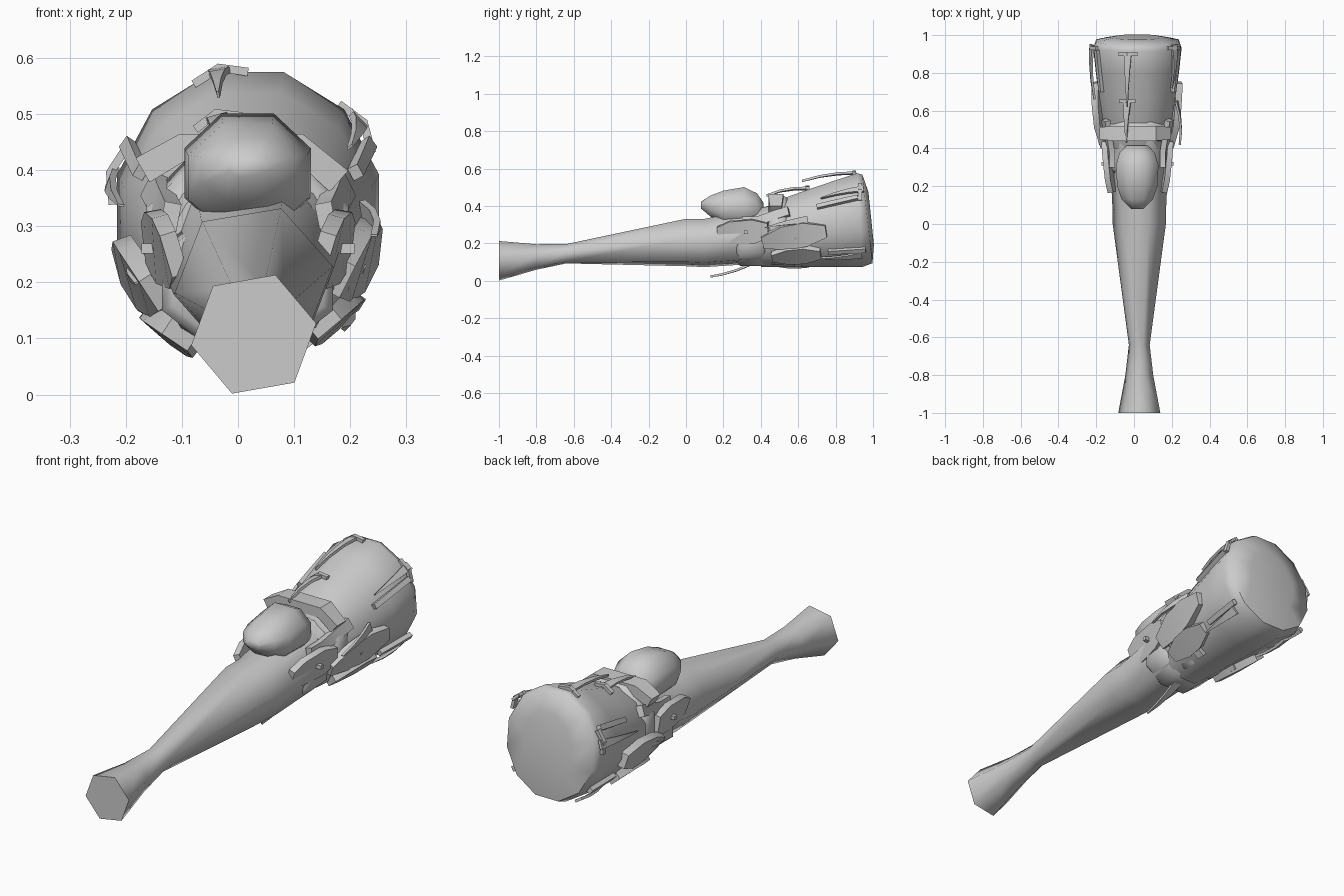
import bpy, bmesh
from math import sin, cos, pi, radians
from mathutils import Vector

if "Cube" in bpy.data.objects:
    bpy.data.objects.remove(bpy.data.objects["Cube"])


def skin(name, rings, angle=60):
    """Join equal-length rings into a closed smooth-shaded tube."""
    bm = bmesh.new()
    R = [[bm.verts.new(p) for p in r] for r in rings]
    n = len(R[0])
    for a, b in zip(R, R[1:]):
        for i in range(n):
            j = (i + 1) % n
            bm.faces.new((a[i], a[j], b[j], b[i]))
    bm.faces.new(R[0])
    bm.faces.new(R[-1])
    bmesh.ops.recalc_face_normals(bm, faces=bm.faces)
    me = bpy.data.meshes.new(name)
    bm.to_mesh(me)
    bm.free()
    ob = bpy.data.objects.new(name, me)
    bpy.context.collection.objects.link(ob)
    bpy.ops.object.select_all(action='DESELECT')
    ob.select_set(True)
    bpy.context.view_layer.objects.active = ob
    bpy.ops.object.shade_smooth_by_angle(angle=radians(angle))


def loft(name, stations, n, phase, cx=.025, angle=60):
    """Rings along y from (y, low z, high z, half width)."""
    turns = [radians(phase) + 2 * pi * i / n for i in range(n)]
    skin(name, [[(cx + rx * cos(a), y, (z0 + z1) / 2 + (z1 - z0) / 2 * sin(a))
                 for a in turns] for y, z0, z1, rx in stations], angle)


def on_head(deg, y, lift=0.0):
    """Point on the barrel surface, which widens towards the back."""
    a, t = radians(deg), max(0, (y - .4) / .55)
    rx, rz = .155 + .087 * t ** .7, .16 + .1 * t ** .8
    return Vector((.018 + (rx + lift) * cos(a), y,
                   .068 + rz + (rz + lift) * sin(a)))


def strip(name, path, width, thick, taper=1.0, belly=1.0):
    """Flat strip along points, facing away from the head axis."""
    rings = []
    for i, p in enumerate(path):
        d = (path[min(i + 1, len(path) - 1)] - path[max(i - 1, 0)]).normalized()
        out = Vector((p.x - .018, 0, p.z - .29))
        out = (out - d * out.dot(d)).normalized()
        f = i / (len(path) - 1)
        w = width * (1 + (taper - 1) * f) * (1 if 0 < i < len(path) - 1 else belly)
        s, h = d.cross(out) * w / 2, out * thick / 2
        rings.append([p - s - h, p + s - h, p + s + h, p - s + h])
    skin(name, rings, 30)


def run(deg, y0, y1, lift, n=4, rise=0, bow=0):
    """Path lying along the head, optionally bowed or lifting off."""
    return [on_head(deg, y0 + (y1 - y0) * f, lift + rise * f + bow * sin(pi * f))
            for f in (i / (n - 1) for i in range(n))]


# Handle: six-sided, softly shaded, flared at the grip end
loft("handle", [(-1, -.005, .22, .113), (-.8, .055, .2, .075), (-.64, .09, .2, .056),
                (0, .07, .34, .143), (.1, .065, .34, .145), (.5, .09, .42, .165)],
     6, 10, .028, 80)

# Heavy barrel head with a slightly domed, tilted butt
head = [[on_head(30 * i + 15, y, lift) - Vector((0, tilt * sin(radians(30 * i + 15)), 0))
         for i in range(12)]
        for y, lift, tilt in ((.4, 0, 0), (.53, 0, 0), (.66, 0, 0), (.8, .003, 0),
                              (.93, .002, .015), (.97, -.018, .028), (.99, -.12, .015))]
skin("head", head)

# Neck bindings with bevelled rims
for name, y0, y1, z1, r in (("neck_band", .44, .545, .47, .195),
                            ("lower_band", .27, .43, .35, .165)):
    e = .02
    loft(name, [(y0, .07 + e, z1 - 2 * e, r - e), (y0 + e, .07, z1 - e, r),
                (y1 - e, .07, z1, r), (y1, .07 + e, z1 - e, r - e)], 8, 22.5, .017)
strip("top_bar", [Vector((x, .48, z)) for x, z in
                  ((-.17, .4), (-.1, .44), (.11, .44), (.18, .38))], .08, .05, 1, .8)

# Stone knob sunk into the top of the neck
loft("knob", [(.08, .385, .425, .035), (.13, .34, .46, .09), (.2, .285, .49, .115),
              (.31, .28, .51, .122), (.38, .29, .475, .1), (.415, .33, .42, .06)],
     8, 22.5, .017, 80)

# Paired straps, pads and rails on both flanks; the left pads hang lower
parts = (("rear_pad", -8, .41, .75, .003, .13, .035), ("low_pad", -40, .46, .72, .002, .11, .035),
         ("slant_strap", 32, .3, .55, .008, .05, .03), ("upper_rail", 28, .7, .92, .005, .024, .02),
         ("lower_rail", -38, .76, .96, .005, .024, .02))
for side in ("right", "left"):
    right = side == "right"
    s = 1 if right else -1
    for name, deg, y0, y1, lift, w, t in parts:
        if "pad" in name and not right:
            deg, lift = deg - 8, lift + .006
        strip(f"{name}_{side}", run(deg if right else 180 - deg, y0, y1, lift), w, t, 1,
              .5 if "pad" in name else 1)
    strip(f"front_pad_{side}", [Vector((.018 + s * (.132 + .04 * f), .17 + .27 * f, .25 + .02 * f))
                                for f in (0, .25, .7, 1)], .13, .03, 1, .6)
    strip(f"cross_peg_{side}", [Vector((.018 + s * r, .32, .26)) for r in (.14, .19)], .018, .018)
    strip(f"low_strap_{side}", [on_head(d if right else 180 - d, .6, .005)
                                for d in (-65, -40, -10)], .04, .025)

# Loose pointed splinters: angle, start y, end y, lift at the tip
for i, (deg, y0, y1, rise) in enumerate((
        (102, .91, .62, .05), (105, .65, .43, .05), (38, .95, .72, .01),
        (12, .65, .42, .06), (167, .95, .66, .02), (190, .58, .42, .03),
        (240, .94, .74, 0), (315, .94, .72, .01))):
    strip(f"splinter_{i + 1}", run(deg, y0, y1, .006, 4, rise, .01), .04, .012, .1)
strip("splinter_under", [Vector((.03, .35 - .22 * f, .09 - .067 * f - .01 * sin(pi * f)))
                         for f in (0, .35, .7, 1)], .04, .012, .1)

# Crossed twigs that pin the splinters down
for deg, y in ((102, .9), (105, .65), (36, .93), (165, .93)):
    strip(f"twig_{deg}", [on_head(deg + d, y, .015 - abs(d) / 900) for d in (-12, 0, 12)],
          .02, .015)
